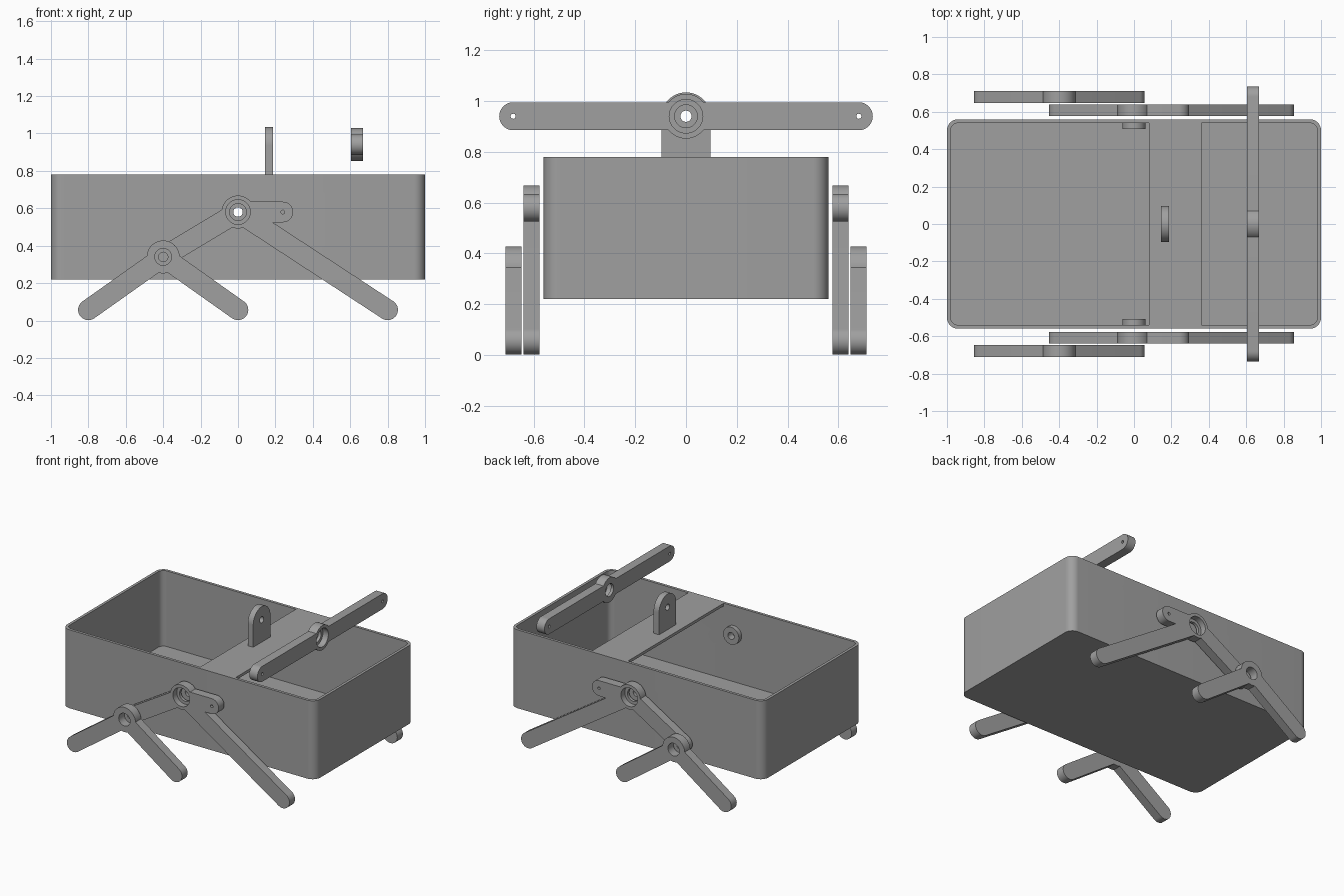
import bpy, bmesh
from math import sin, cos, pi, radians, hypot
from mathutils import Matrix

cube = bpy.data.objects.get("Cube")
if cube:
    bpy.data.objects.remove(cube, do_unlink=True)

grey = bpy.data.materials.new("plain grey")
grey.use_nodes = True
COLOR = (0.35, 0.35, 0.35, 1)
grey.diffuse_color = COLOR
grey.node_tree.nodes["Principled BSDF"].inputs["Base Color"].default_value = COLOR

# Local profile (u, v) and depth w are mapped onto the world axes
ALONG_Y = Matrix(((1, 0, 0), (0, 0, 1), (0, 1, 0))).to_4x4()
ALONG_X = Matrix(((0, 0, 1), (1, 0, 0), (0, 1, 0))).to_4x4()
ALONG_Z = Matrix.Identity(4)


def prism(name, profile, w0, w1, axes):
    """Extrude a closed profile between two depths."""
    bm = bmesh.new()
    face = bm.faces.new([bm.verts.new((u, v, w0)) for u, v in profile])
    new = bmesh.ops.extrude_face_region(bm, geom=[face])["geom"]
    top = [g for g in new if isinstance(g, bmesh.types.BMVert)]
    bmesh.ops.translate(bm, verts=top, vec=(0, 0, w1 - w0))
    bmesh.ops.transform(bm, matrix=axes, verts=bm.verts)
    bmesh.ops.recalc_face_normals(bm, faces=bm.faces)
    mesh = bpy.data.meshes.new(name)
    bm.to_mesh(mesh)
    bm.free()
    mesh.materials.append(grey)
    obj = bpy.data.objects.new(name, mesh)
    bpy.context.collection.objects.link(obj)
    return obj


def circle(u, v, r, n=48):
    return [(u + r * cos(2 * pi * i / n), v + r * sin(2 * pi * i / n)) for i in range(n)]


def capsule(a, b, r, n=20):
    du, dv = b[0] - a[0], b[1] - a[1]
    length = hypot(du, dv)
    c, s = du / length, dv / length
    pts = []
    for (u, v), start in ((b, -pi / 2), (a, pi / 2)):
        for i in range(n + 1):
            t = start + pi * i / n
            x, y = r * cos(t), r * sin(t)
            pts.append((u + x * c - y * s, v + x * s + y * c))
    return pts


def rounded_rect(hx, hy, r, n=10):
    pts = []
    for q, (sx, sy) in enumerate(((1, 1), (-1, 1), (-1, -1), (1, -1))):
        for i in range(n + 1):
            t = (q + i / n) * pi / 2
            pts.append((sx * (hx - r) + r * cos(t), sy * (hy - r) + r * sin(t)))
    return pts


def combine(obj, other, operation):
    mod = obj.modifiers.new("combine", 'BOOLEAN')
    mod.operation, mod.object, mod.solver = operation, other, 'EXACT'
    bpy.context.view_layer.objects.active = obj
    bpy.ops.object.modifier_apply(modifier=mod.name)
    bpy.data.objects.remove(other, do_unlink=True)


def finish(obj):
    bpy.ops.object.select_all(action='DESELECT')
    obj.select_set(True)
    bpy.context.view_layer.objects.active = obj
    bpy.ops.object.shade_smooth_by_angle(angle=radians(30))


def linkage(name, arms, hub, holes, w0, w1, axes):
    """Plate made of round-ended arms and a hub; holes are (u, v, r, from, to)."""
    plate = prism(name, circle(*hub), w0, w1, axes)
    for a, b in arms:
        combine(plate, prism("arm", capsule(a, b, ARM), w0, w1, axes), 'UNION')
    for u, v, r, h0, h1 in holes:
        combine(plate, prism("hole", circle(u, v, r), h0, h1, axes), 'DIFFERENCE')
    finish(plate)


ARM, HUB = 0.055, 0.088
PIVOT, KNEE = (0, 0.58), (-0.4, 0.34)

# Open body tray with a cross bridge, inner bosses and axle holes
body = prism("body", rounded_rect(1, 0.56, 0.06), 0.22, 0.78, ALONG_Z)
combine(body, prism("cavity", rounded_rect(0.98, 0.54, 0.04), 0.24, 1, ALONG_Z), 'DIFFERENCE')
bridge = [(0.08, -0.55), (0.36, -0.55), (0.36, 0.55), (0.08, 0.55)]
combine(body, prism("bridge", bridge, 0.76, 0.78, ALONG_Z), 'UNION')
for side in (-1, 1):
    boss = prism("boss", circle(*PIVOT, 0.062), side * 0.508, side * 0.55, ALONG_Y)
    combine(body, boss, 'UNION')
combine(body, prism("axle_hole", circle(*PIVOT, 0.025), -1, 1, ALONG_Y), 'DIFFERENCE')
finish(body)

# Upright bracket on the bridge
bracket_profile = [(-0.097, 0.775), (0.097, 0.775)] + [
    (0.097 * cos(pi * i / 32), 0.937 + 0.097 * sin(pi * i / 32)) for i in range(33)]
bracket = prism("pivot_bracket", bracket_profile, 0.145, 0.188, ALONG_X)
combine(bracket, prism("hole", circle(0, 0.94, 0.022), 0, 1, ALONG_X), 'DIFFERENCE')
finish(bracket)

# Balance bar across the top
BAR_Z, BAR_END = 0.94, 0.68
linkage("balance_bar", [((-BAR_END, BAR_Z), (BAR_END, BAR_Z))], (0, BAR_Z, HUB),
        [(0, BAR_Z, 0.045, 0, 1), (0, BAR_Z, 0.066, 0.625, 1),
         (-BAR_END, BAR_Z, 0.01, 0, 1), (BAR_END, BAR_Z, 0.01, 0, 1)],
        0.604, 0.668, ALONG_X)

# Suspension arms on both sides
for side, label in ((-1, "front"), (1, "back")):
    linkage(label + "_rocker", [(PIVOT, (0.8, 0.057)), (PIVOT, KNEE), (PIVOT, (0.24, 0.58))],
            (*PIVOT, HUB),
            [(*PIVOT, 0.045, 0, side), (*PIVOT, 0.066, side * 0.597, side),
             (*KNEE, 0.025, 0, side), (0.24, 0.58, 0.01, 0, side)],
            side * 0.577, side * 0.64, ALONG_Y)
    linkage(label + "_bogie", [(KNEE, (-0.8, 0.057)), (KNEE, (0, 0.057))],
            (*KNEE, HUB), [(*KNEE, 0.045, 0, side)],
            side * 0.648, side * 0.711, ALONG_Y)
